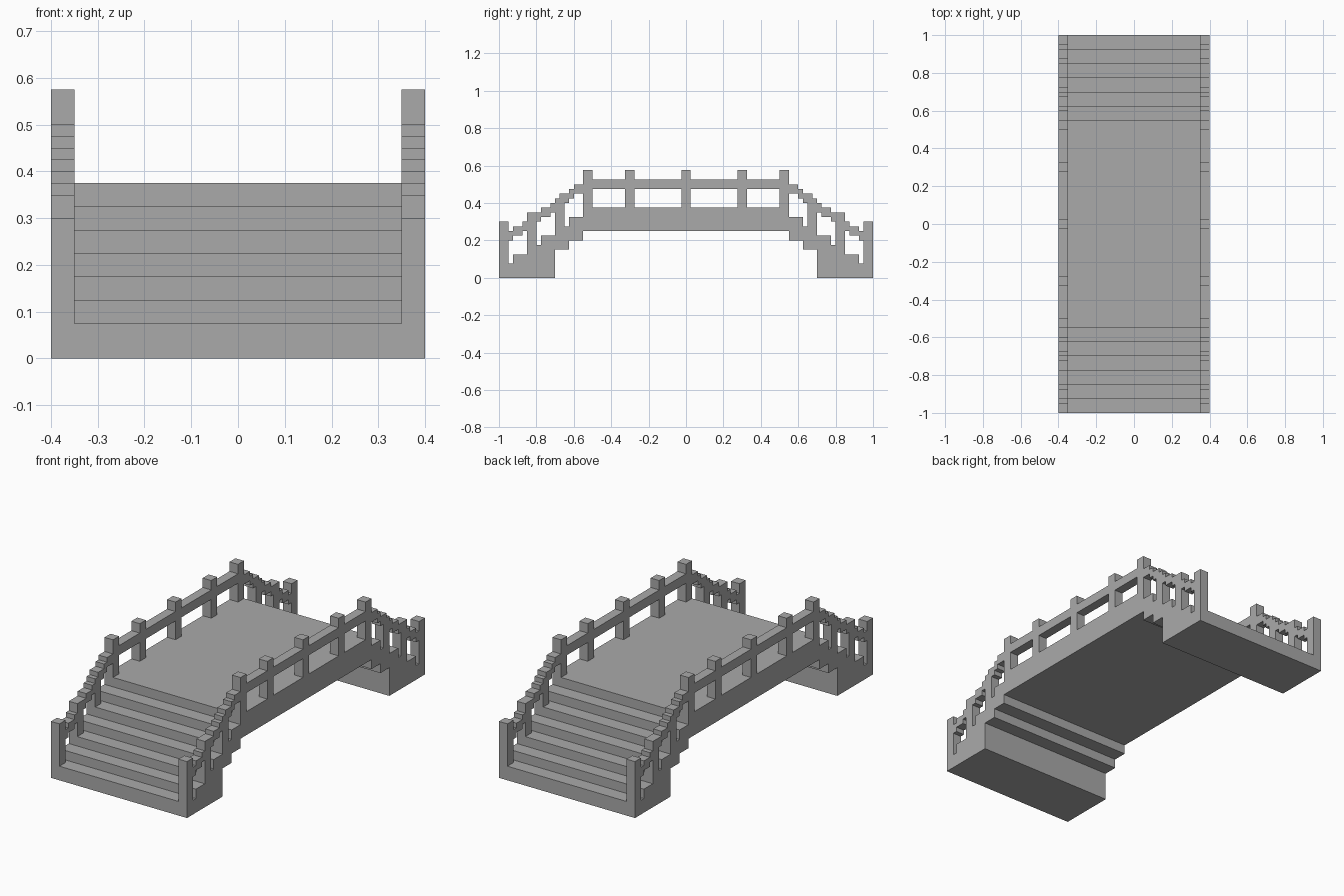
import bpy, bmesh
from mathutils import Matrix

cube = bpy.data.objects.get("Cube")
if cube:
    bpy.data.objects.remove(cube, do_unlink=True)

stone = bpy.data.materials.new("grey_stone")
stone.use_nodes = True
stone.diffuse_color = (0.4, 0.4, 0.4, 1)
stone.node_tree.nodes["Principled BSDF"].inputs["Base Color"].default_value = (0.4, 0.4, 0.4, 1)

# Local x, y, z become world y, z, x
TO_SIDE = Matrix(((0, 0, 1, 0), (1, 0, 0, 0), (0, 1, 0, 0), (0, 0, 0, 1)))


def mirrored(points):
    return [(-y, z) for y, z in reversed(points)]


def stairs(start, levels):
    """Stepped line; levels are (end_y, z) of each flat run."""
    points = []
    for end, z in levels:
        points += [(start, z), (end, z)]
        start = end
    return points


def slab(name, loops, x, half_width):
    """Extrude an outline with holes across the bridge."""
    curve = bpy.data.curves.new(name, 'CURVE')
    curve.dimensions = '2D'
    curve.fill_mode = 'BOTH'
    curve.extrude = half_width
    for loop in loops:
        spline = curve.splines.new('POLY')
        spline.points.add(len(loop) - 1)
        for point, (y, z) in zip(spline.points, loop):
            point.co = (y, z, 0, 1)
        spline.use_cyclic_u = True
    helper = bpy.data.objects.new(name + "_profile", curve)
    bpy.context.scene.collection.objects.link(helper)
    graph = bpy.context.evaluated_depsgraph_get()
    mesh = bpy.data.meshes.new_from_object(helper.evaluated_get(graph))
    bpy.data.objects.remove(helper, do_unlink=True)
    bm = bmesh.new()
    bm.from_mesh(mesh)
    bmesh.ops.remove_doubles(bm, verts=bm.verts, dist=1e-5)
    bmesh.ops.transform(bm, matrix=Matrix.Translation((x, 0, 0)) @ TO_SIDE, verts=bm.verts)
    bmesh.ops.recalc_face_normals(bm, faces=bm.faces)
    for face in bm.faces:
        face.smooth = False
    bm.to_mesh(mesh)
    bm.free()
    mesh.name = name
    mesh.materials.clear()
    mesh.materials.append(stone)
    obj = bpy.data.objects.new(name, mesh)
    bpy.context.scene.collection.objects.link(obj)
    return obj


# Underside, from the front foot to the back foot
under = [(-1, 0), (-0.7, 0)] + stairs(-0.7, [(-0.625, 0.15), (-0.55, 0.2)]) + [(-0.55, 0.25)]
under = under + mirrored(under)

# Steps and deck
treads = [(-0.925 + 0.075 * i, 0.075 + 0.05 * i) for i in range(6)]
top = stairs(-1, treads) + [(-0.55, 0.375)]
slab("steps_and_deck", [under + list(reversed(top + mirrored(top)))], 0, 0.35)

# Stepped handrail tops of each bay on the stairs
bays = [
    (-0.95, [(-0.925, 0.25), (-0.875, 0.275), (-0.85, 0.3)]),
    (-0.8, [(-0.775, 0.35), (-0.725, 0.375), (-0.7, 0.4)]),
    (-0.65, [(-0.625, 0.45), (-0.6, 0.475), (-0.55, 0.5)]),
]

# Silhouette of the parapet with its raised posts
rail = [(-1, 0.3), (-0.95, 0.3)]
rail += stairs(*bays[0])
rail += stairs(-0.85, [(-0.775, 0.35), (-0.725, 0.375), (-0.7, 0.4),
                       (-0.675, 0.425), (-0.625, 0.45), (-0.6, 0.475), (-0.55, 0.5)])
rail += stairs(-0.55, [(-0.5, 0.575), (-0.325, 0.525), (-0.275, 0.575), (-0.025, 0.525)])
rail.append((-0.025, 0.575))
outline = under + list(reversed(rail + mirrored(rail)))

# Openings under the sloping handrail, then under the level one
holes = []
for i, (start, levels) in enumerate(bays):
    floor = 0.075 + 0.1 * i
    step = start + 0.025
    end = levels[-1][0]
    ceiling = stairs(start, [(y, z - 0.05) for y, z in levels])
    holes.append([(start, floor), (step, floor), (step, floor + 0.05), (end, floor + 0.05)]
                 + ceiling[::-1])
for a, b in ((-0.5, -0.325), (-0.275, -0.025)):
    holes.append([(a, 0.375), (b, 0.375), (b, 0.475), (a, 0.475)])
holes += [mirrored(hole) for hole in holes]

for side, x in (("left", 0.375), ("right", -0.375)):
    slab(side + "_railing", [outline] + holes, x, 0.025)
